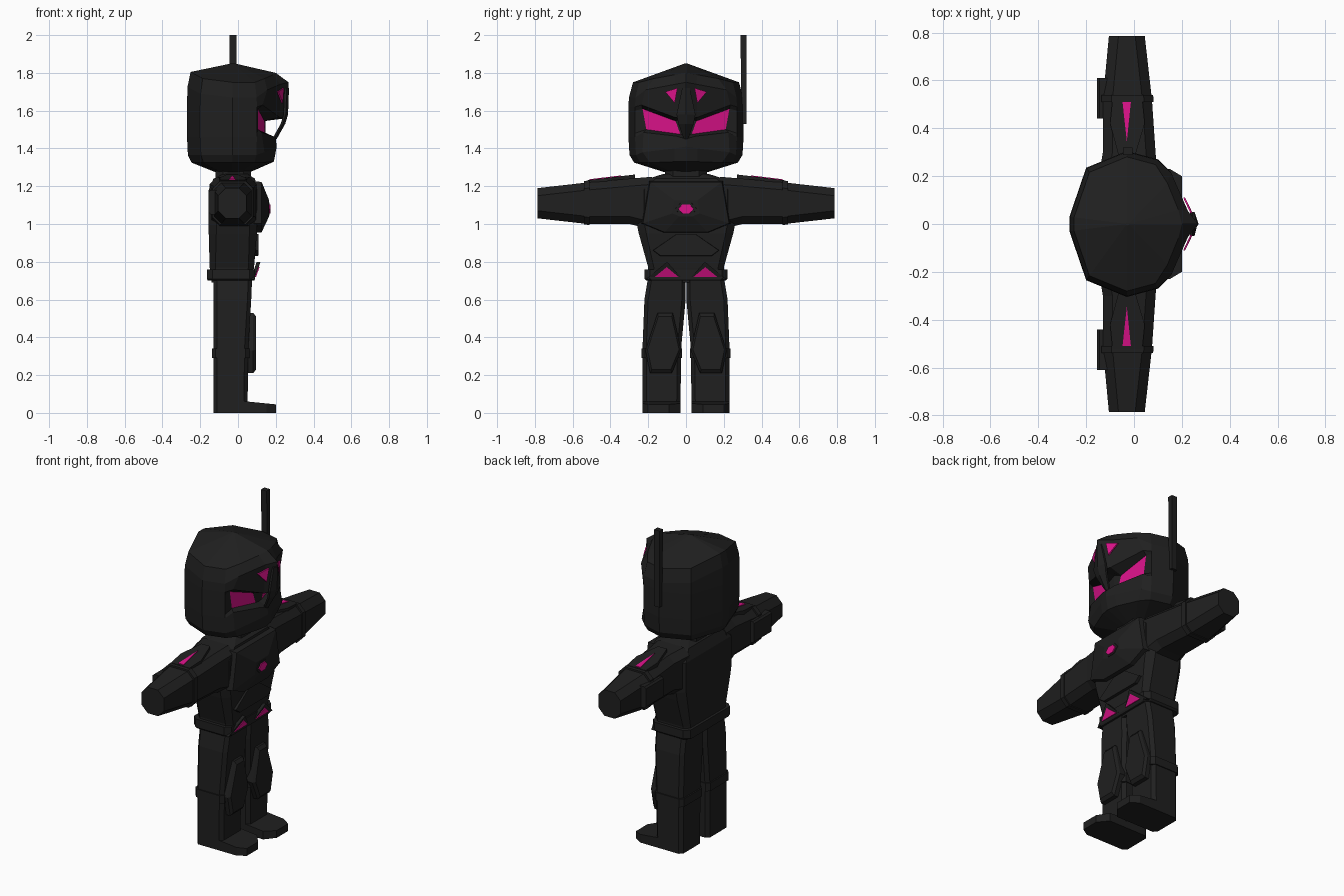
import bpy, bmesh
from mathutils import Vector


def material(name, rgb):
    m = bpy.data.materials.new(name)
    m.diffuse_color = (*rgb, 1)
    return m


BLACK = material("matte black", (0.014, 0.014, 0.014))
PINK = material("hot pink", (0.70, 0.006, 0.25))


def loft(name, rings, mat=BLACK, pink_rule=None):
    """Skin closed rings of points, cap both ends."""
    bm = bmesh.new()
    vr = [[bm.verts.new(p) for p in r] for r in rings]
    n = len(rings[0])
    for k in range(len(vr) - 1):
        for i in range(n):
            j = (i + 1) % n
            f = bm.faces.new((vr[k][i], vr[k][j], vr[k + 1][j], vr[k + 1][i]))
            if pink_rule and pink_rule(k, i):
                f.material_index = 1
    bm.faces.new(vr[0][::-1])
    bm.faces.new(vr[-1])
    bmesh.ops.recalc_face_normals(bm, faces=bm.faces)
    me = bpy.data.meshes.new(name)
    bm.to_mesh(me)
    bm.free()
    me.materials.append(mat)
    if pink_rule:
        me.materials.append(PINK)
    ob = bpy.data.objects.new(name, me)
    bpy.context.collection.objects.link(ob)
    return ob


def octagon(a0, a1, b0, b1, c):
    """Rectangle with cut corners."""
    return [(a0 + c, b0), (a1 - c, b0), (a1, b0 + c), (a1, b1 - c),
            (a1 - c, b1), (a0 + c, b1), (a0, b1 - c), (a0, b0 + c)]


def column(name, levels, s=1, mat=BLACK):
    """Stack of octagons along z: (z, x0, x1, y0, y1, corner)."""
    return loft(name, [[(x, s * y, z) for x, y in octagon(*r)] for z, *r in levels], mat)


def limb(name, levels, s=1, mat=BLACK):
    """Stack of octagons along y: (y, x0, x1, z0, z1, corner)."""
    return loft(name, [[(x, s * y, z) for x, z in octagon(*r)] for y, *r in levels], mat)


def front_plate(name, pts, layers, s=1, mat=BLACK, center=(0, 0)):
    """Outline (y, z) stacked towards the front: layers of (x, scale)."""
    cy, cz = center
    return loft(name, [[(x, s * (cy + (y - cy) * k), cz + (z - cz) * k) for y, z in pts]
                       for x, k in layers], mat)


# ---- head: shared plan for the shell, own points for the face
plan = [(-.27, .03), (-.2, .235), (-.03, .305), (.1, .27)]
# shell z, shell scale, then face outer / inner (x, y, z) and centre (x, z)
levels = [
    (1.275, .38, (.05, .07, 1.275), (.06, .03, 1.275), (.065, 1.275)),
    (1.325, .90, (.13, .19, 1.325), (.18, .06, 1.33), (.19, 1.33)),
    (1.365, .98, (.14, .23, 1.38), (.19, .06, 1.40), (.205, 1.41)),
    (1.46, 1.0, (.125, .225, 1.485), (.185, .05, 1.465), (.20, 1.45)),
    (1.48, 1.0, (.105, .21, 1.50), (.14, .03, 1.475), (.145, 1.475)),
    (1.60, 1.0, (.105, .23, 1.61), (.14, .055, 1.545), (.145, 1.565)),
    (1.62, 1.0, (.13, .235, 1.63), (.22, .06, 1.565), (.255, 1.56)),
    (1.67, .99, (.155, .215, 1.71), (.225, .055, 1.74), (.268, 1.75)),
    (1.75, .92, (.14, .17, 1.77), (.185, .06, 1.79), (.20, 1.80)),
    (1.85, .02, (-.02, .004, 1.85), (-.02, .002, 1.85), (-.018, 1.85)),
]
rings = []
for n, (z, k, o, i, c) in enumerate(levels):
    half = []
    for m, (x, y) in enumerate(plan):
        lift = (.055, .02, 0, 0)[m] if n in (7, 8) else 0
        half.append((-.03 + (x + .03) * k, y * k, z + lift))
    half += [o, i]
    rings.append(half + [(c[0], 0, c[1])] + [(x, -y, z) for x, y, z in half[::-1]])
loft("head", rings, BLACK, lambda k, i: k == 4 and i in (4, 7))

# nose bar standing clear of the eye recess
loft("nose_bar", [[(x, 0, z), (x - .012, w, z), (x - .024, w, z), (x - .014, 0, z),
                   (x - .024, -w, z), (x - .012, -w, z)]
                  for x, w, z in ((.270, .02, 1.72), (.265, .05, 1.58),
                                  (.25, .04, 1.53), (.205, .012, 1.45))])
loft("antenna", [[(x, y, z) for x, y in ((-.045, y0), (-.007, y0), (-.007, .32), (-.045, .32))]
                 for z, y0 in ((1.53, .295), (2.0, .288))])
column("neck", [(1.22, -.12, .07, -.11, .11, .04), (1.29, -.12, .07, -.11, .11, .04)])

# ---- torso
column("torso", [(.69, -.14, .07, -.20, .20, .03), (.77, -.15, .085, -.20, .20, .03),
                 (.95, -.155, .1, -.25, .25, .04), (1.0, -.155, .1, -.26, .26, .04),
                 (1.18, -.155, .1, -.26, .26, .04), (1.24, -.13, .09, -.2, .2, .04),
                 (1.265, -.08, .05, -.12, .12, .03)])
column("belt", [(.70, -.16, .085, -.21, .21, .03), (.71, -.165, .09, -.22, .22, .03),
                (.76, -.165, .09, -.22, .22, .03)])
front_plate("chest", [(.24, 1.0), (.12, .95), (-.12, .95), (-.24, 1.0), (-.2, 1.23), (.2, 1.23)],
            [(.06, 1), (.125, .95), (.165, .3)], center=(0, 1.08))
front_plate("abdomen_panel", [(-.05, .95), (.05, .95), (.18, .86), (.14, .83), (-.14, .83),
                              (-.18, .86)], [(.07, 1), (.108, .96)], center=(0, .88))
gem = [(-.042, 1.08), (-.02, 1.055), (.02, 1.055), (.042, 1.08), (.02, 1.105), (-.02, 1.105)]
front_plate("gem_frame", gem, [(.14, 1.5), (.168, 1.35)], center=(0, 1.08))
front_plate("chest_gem", gem, [(.165, 1), (.173, .95)], mat=PINK, center=(0, 1.08))

for s, side in ((1, "left"), (-1, "right")):
    # forehead marks
    tri = [(.21, .11, 1.70), (.24, .045, 1.72), (.234, .06, 1.64)]
    loft("forehead_mark_" + side, [[(x + d, s * y, z) for x, y, z in tri] for d in (-.004, .004)],
         PINK)

    # hip plates leaning forward, with a pink triangle
    def lean(pts, d0, d1):
        return [[(.087 + (z - .71) * .36 + d, s * y, z) for y, z in pts] for d in (d0, d1)]
    loft("hip_plate_" + side, lean([(.015, .705), (.215, .705), (.1, .80)], -.02, 0))
    loft("hip_mark_" + side, lean([(.04, .72), (.165, .72), (.102, .772)], -.002, .005), PINK)

    # arms
    limb("arm_" + side, [(.18, -.15, .1, .97, 1.25, .04), (.30, -.13, .09, 1.0, 1.24, .04),
                         (.52, -.13, .075, 1.0, 1.22, .04), (.785, -.105, .045, 1.03, 1.19, .04)],
         s)
    limb("arm_band_" + side, [(.51, -.135, .082, .995, 1.23, .04),
                              (.54, -.135, .080, .997, 1.228, .04)], s)
    limb("forearm_pack_" + side, [(.44, -.155, -.1, 1.05, 1.18, .01),
                                  (.61, -.155, -.1, 1.05, 1.18, .01)], s)

    # shoulder plates sloping outwards
    def slope(pts, d0, d1):
        return [[(x, s * y, 1.262 - .12 * (y - .27) + d) for x, y in pts] for d in (d0, d1)]
    loft("shoulder_plate_" + side,
         slope([(-.09, .52), (.035, .52), (.045, .42), (0, .27), (-.06, .27), (-.10, .42)],
               -.04, 0))
    loft("shoulder_mark_" + side, slope([(-.048, .51), (-.013, .51), (-.03, .345)], -.003, .004),
         PINK)

    # legs and feet
    column("leg_" + side, [(0, -.13, .05, .03, .23, .02), (.35, -.13, .055, .025, .23, .02),
                           (.60, -.13, .07, .002, .22, .02), (.72, -.13, .075, .002, .20, .02)], s)
    column("leg_strap_" + side, [(.29, -.138, .06, .02, .236, .02),
                                 (.34, -.138, .06, .02, .236, .02)], s)
    foot = [(.03, .03), (.15, .03), (.2, .09), (.2, .2), (.15, .23), (.03, .23)]
    loft("foot_" + side, [[(x, s * y, 0) for x, y in foot],
                          [(x, s * y, .065 - .1 * x) for x, y in foot]])
    front_plate("shin_guard_" + side, [(.15, .53), (.07, .53), (.025, .33), (.075, .21),
                                       (.19, .21), (.215, .33)],
                [(.04, 1), (.08, 1), (.095, .88)], s, center=(.12, .37))
